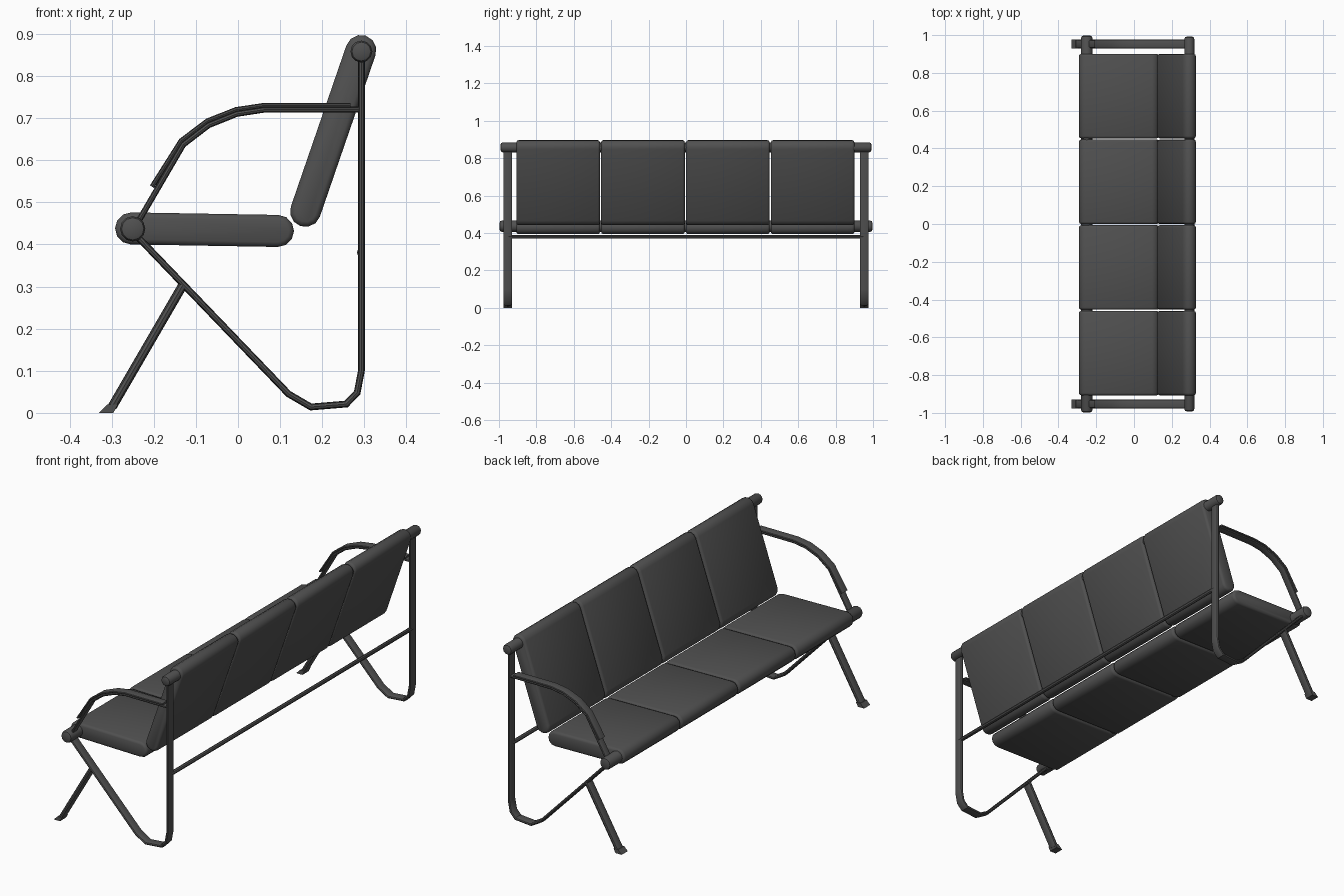
import bpy, bmesh, math
from mathutils import Vector

if "Cube" in bpy.data.objects:
    bpy.data.objects.remove(bpy.data.objects["Cube"])

charcoal = bpy.data.materials.new("charcoal grey")
charcoal.diffuse_color = (0.08, 0.08, 0.08, 1)
charcoal.use_nodes = True
charcoal.node_tree.nodes["Principled BSDF"].inputs["Base Color"].default_value = charcoal.diffuse_color


def loft(name, rings, angle=35):
    """Skin a list of equal-length closed rings and cap both ends."""
    bm = bmesh.new()
    vs = [[bm.verts.new(p) for p in r] for r in rings]
    n = len(vs[0])
    for a, b in zip(vs, vs[1:]):
        for i in range(n):
            j = (i + 1) % n
            bm.faces.new((a[i], a[j], b[j], b[i]))
    bm.faces.new(vs[0])
    bm.faces.new(vs[-1])
    bmesh.ops.recalc_face_normals(bm, faces=bm.faces)
    me = bpy.data.meshes.new(name)
    bm.to_mesh(me)
    bm.free()
    ob = bpy.data.objects.new(name, me)
    bpy.context.collection.objects.link(ob)
    me.materials.append(charcoal)
    bpy.ops.object.select_all(action='DESELECT')
    bpy.context.view_layer.objects.active = ob
    ob.select_set(True)
    bpy.ops.object.shade_smooth_by_angle(angle=math.radians(angle))
    return ob


def bar(name, path, y, half_w, half_t):
    """Flat rounded bar swept along an xz path with mitred corners."""
    pts = [Vector(p) for p in path]
    sec = []
    for i in range(12):
        a = math.tau * i / 12
        c, s = math.cos(a), math.sin(a)
        sec.append((math.copysign(abs(c) ** 0.7, c) * half_w,
                    math.copysign(abs(s) ** 0.7, s) * half_t))
    rings = []
    for i, p in enumerate(pts):
        d0 = (p - pts[i - 1]).normalized() if i else (pts[1] - p).normalized()
        d1 = (pts[i + 1] - p).normalized() if i < len(pts) - 1 else d0
        t = (d0 + d1).normalized()
        nrm = Vector((-t.y, t.x)) / max(0.5, t.dot(d0))
        rings.append([(p.x + nrm.x * v, y + u, p.y + nrm.y * v) for u, v in sec])
    return loft(name, rings)


def tube(name, x, z, r, half_len, bevel, sides=12):
    """Round tube along y with softened ends."""
    prof = [(-half_len, r - bevel), (-half_len + bevel * .3, r - bevel * .3),
            (-half_len + bevel, r)]
    prof += [(-y, q) for y, q in reversed(prof)]
    return loft(name, [[(x + q * math.cos(math.tau * i / sides), y,
                         z + q * math.sin(math.tau * i / sides))
                        for i in range(sides)] for y, q in prof])


def cushion(name, a, b, r, y0, y1):
    """Capsule-profile pad between two xz points, with soft side edges."""
    a, b = Vector(a), Vector(b)
    base = math.atan2(b.y - a.y, b.x - a.x)

    def ring(y, q):
        out = []
        for c, start in ((b, base - math.pi / 2), (a, base + math.pi / 2)):
            for k in range(7):
                t = start + math.pi * k / 6
                out.append((c.x + q * math.cos(t), y, c.y + q * math.sin(t)))
        return out
    e = 0.012
    return loft(name, [ring(y0, r - e), ring(y0 + e * .3, r - e * .3),
                       ring(y0 + e, r), ring(y1 - e, r),
                       ring(y1 - e * .3, r - e * .3), ring(y1, r - e)], 50)


# Four seat and back cushions
for i in range(4):
    y0 = -0.907 + i * 0.4535
    y1 = y0 + 0.447
    cushion(f"seat_{i + 1}", (-0.254, 0.438), (0.095, 0.432), 0.038, y0, y1)
    cushion(f"backrest_{i + 1}", (0.160, 0.478), (0.292, 0.861), 0.0365, y0, y1)

# Long tubes
tube("front_tube", -0.25, 0.437, 0.030, 0.997, 0.012)
tube("top_tube", 0.293, 0.858, 0.026, 0.992, 0.012)
tube("rear_crossbar", 0.292, 0.381, 0.010, 0.95, 0.002, 8)

# Side frames
for side, y in (("left", -0.953), ("right", 0.953)):
    bar(f"{side}_frame",
        [(0.293, 0.85), (0.293, 0.10), (0.283, 0.048), (0.257, 0.021),
         (0.173, 0.014), (0.120, 0.045), (-0.245, 0.425)], y, 0.024, 0.008)
    bar(f"{side}_front_leg", [(-0.130, 0.305), (-0.299, 0.014)], y, 0.023, 0.011)
    bar(f"{side}_armrest",
        [(-0.245, 0.440), (-0.130, 0.637), (-0.070, 0.683), (-0.003, 0.710),
         (0.062, 0.720), (0.288, 0.720)], y, 0.020, 0.007)
    bar(f"{side}_armrest_pad",
        [(-0.204, 0.537), (-0.135, 0.646), (-0.073, 0.693), (-0.005, 0.720),
         (0.062, 0.730), (0.267, 0.730)], y, 0.023, 0.006)
    # Foot: small flared block
    loft(f"{side}_foot", [[(x, y + s * 0.024, z) for x, z in
         ((-0.33, 0), (-0.296, 0), (-0.285, 0.02), (-0.310, 0.02))]
        for s in (-1, 1)])
